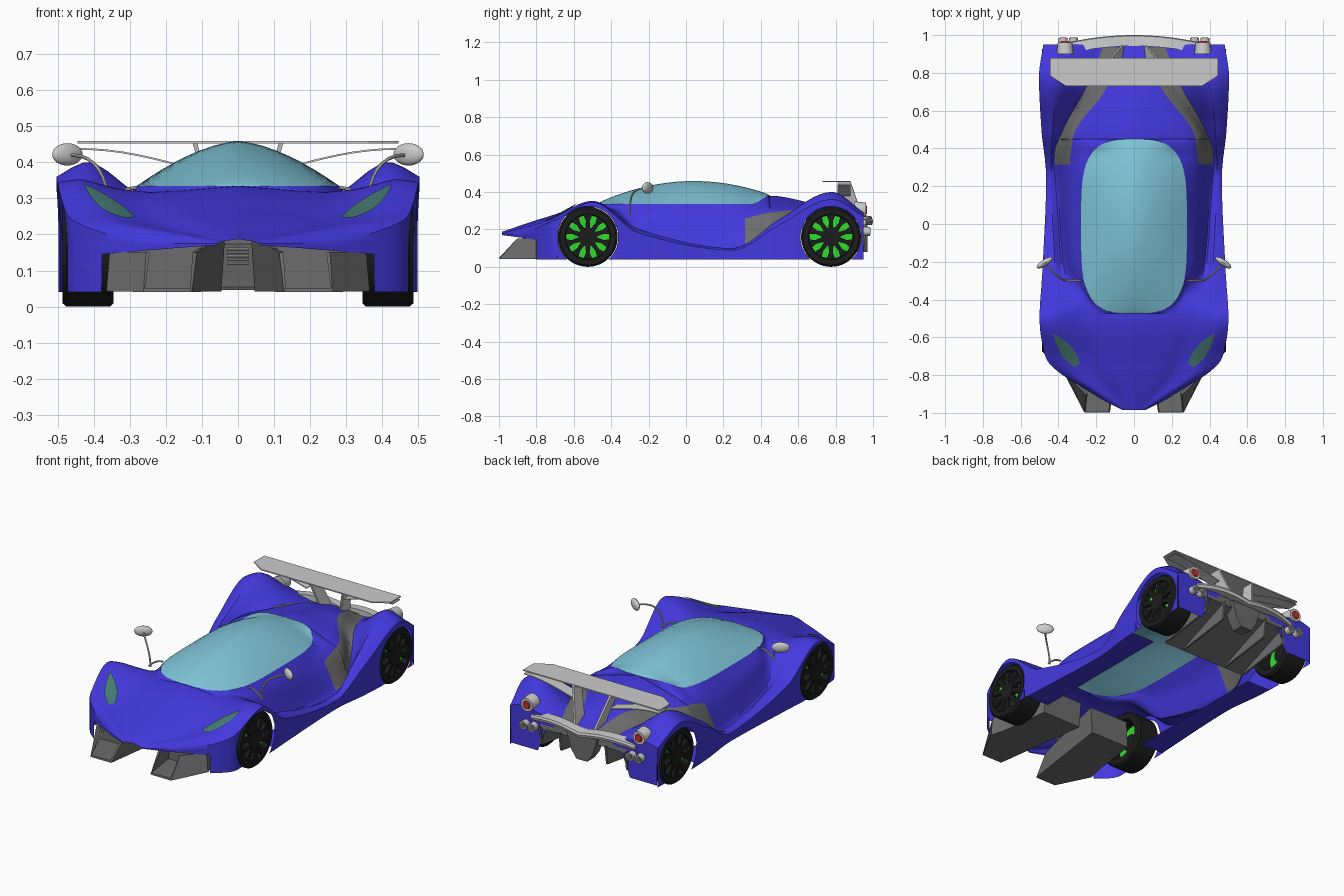
import bpy, bmesh
from math import sin, cos, pi, tau, sqrt, radians
from mathutils import Vector

if "Cube" in bpy.data.objects:
    bpy.data.objects.remove(bpy.data.objects["Cube"])


def material(name, *rgb):
    m = bpy.data.materials.new(name)
    m.diffuse_color = (*rgb, 1)
    m.use_nodes = True
    m.node_tree.nodes["Principled BSDF"].inputs["Base Color"].default_value = m.diffuse_color
    return m


BLUE = material("blue_paint", .055, .04, .72)
GLASS = material("tinted_glass", .21, .55, .68)
LAMP = material("headlight_glass", .06, .19, .17)
GREEN = material("green_rim", .03, .7, .03)
BLACK = material("black_rubber", .012, .012, .012)
DARK = material("dark_grey", .15, .15, .15)
RED = material("red_lens", .6, .03, .03)


def add(name, verts, faces, mat=None, mirror=True, solid=0):
    me = bpy.data.meshes.new(name)
    me.from_pydata([tuple(v) for v in verts], [], faces)
    bm = bmesh.new()
    bm.from_mesh(me)
    bmesh.ops.recalc_face_normals(bm, faces=bm.faces)
    bm.to_mesh(me)
    bm.free()
    if not solid:
        me.shade_smooth()
        me.set_sharp_from_angle(angle=radians(35))
    if mat:
        me.materials.append(mat)
    ob = bpy.data.objects.new(name, me)
    bpy.context.collection.objects.link(ob)
    if solid:
        s = ob.modifiers.new("thickness", "SOLIDIFY")
        s.thickness, s.offset = solid, 0
    if mirror:
        ob.modifiers.new("mirror", "MIRROR")
    return ob


def grid(rows, cols, wrap=False, closed=False):
    return [(i * cols + j, i * cols + (j + 1) % cols,
             (i + 1) % rows * cols + (j + 1) % cols, (i + 1) % rows * cols + j)
            for i in range(rows if wrap else rows - 1) for j in range(cols if closed else cols - 1)]


def loft(name, rings, mat=None, mirror=True, wrap=False):
    n, k = len(rings), len(rings[0])
    faces = grid(n, k, wrap, True)
    if not wrap:
        faces += [tuple(range(k)), tuple(range((n - 1) * k, n * k))]
    return add(name, [p for r in rings for p in r], faces, mat, mirror)


def tube(name, pts, radius, mat=None, sides=20, end=1):
    pts, rings = [Vector(p) for p in pts], []
    for i, p in enumerate(pts):
        q = (pts[min(i + 1, len(pts) - 1)] - pts[max(i - 1, 0)]).to_track_quat('Z', 'Y')
        r = radius * (1 + (end - 1) * i / (len(pts) - 1))
        rings.append([p + q @ Vector((r * cos(tau * s / sides), r * sin(tau * s / sides), 0))
                      for s in range(sides)])
    return loft(name, rings, mat)


def hermite(a, b, ma, mb, t):
    return a + (b - a) * t * t * (3 - 2 * t) + ma * t * (1 - t)**2 - mb * t * t * (1 - t)


# Body rails from nose to tail: (y, x, z)
CENTRE = [(-.985, 0, .187), (-.75, 0, .265), (-.475, 0, .335), (.35, 0, .335), (.45, 0, .38), (.65, 0, .345), (.95, 0, .25)]
DOOR = [(-.985, .02, .184), (-.75, .14, .255), (-.475, .22, .318), (-.2, .325, .28),
        (.2, .345, .24), (.45, .325, .29), (.73, .14, .315), (.95, .06, .25)]
VALLEY = [(-.985, .04, .181), (-.75, .24, .235), (-.45, .32, .325), (-.2, .375, .16),
          (.2, .405, .1), (.37, .42, .12), (.5, .375, .17), (.73, .25, .275), (.95, .16, .24)]
CREST = [(-.985, .05, .178), (-.75, .36, .245), (-.5, .43, .352), (-.25, .42, .2),
         (.25, .44, .1), (.5, .43, .255), (.78, .4, .4), (.95, .38, .29)]
SHOULDER = [(-.985, .06, .175), (-.92, .185, .175), (-.7, .47, .25), (-.5, .5, .345), (-.25, .485, .18),
            (.25, .465, .09), (.5, .49, .225), (.78, .503, .36), (.95, .48, .27)]
FRONT, BACK = -.475, .45
AXLES, WZ, ARCH = (-.525, .775), .16, .163


def rail(keys, y):
    # monotone cubic through the keys
    i = max(0, min(len(keys) - 2, sum(k[0] <= y for k in keys) - 1))
    h = keys[i + 1][0] - keys[i][0]

    def slope(j, c):
        d = [(keys[k + 1][c] - keys[k][c]) / (keys[k + 1][0] - keys[k][0])
             for k in (j - 1, j) if 0 <= k < len(keys) - 1]
        if d[0] * d[-1] <= 0:
            return 0
        return 2 * d[0] * d[-1] / (d[0] + d[-1]) * h
    return Vector([hermite(keys[i][c], keys[i + 1][c], slope(i, c), slope(i + 1, c), (y - keys[i][0]) / h)
                   for c in (1, 2)])


def glass_edge(y):
    u = (2 * y - FRONT - BACK) / (BACK - FRONT)
    return Vector((.28 * max(0, 1 - u**4)**.33 if abs(u) < 1 else 0, rail(CENTRE, y).y))


SUB = 4


def section(y):
    p = [glass_edge(y)] + [rail(r, y) for r in (DOOR, VALLEY, CREST, SHOULDER)]
    p[0].x = min(p[0].x, p[1].x * .92)
    m = [(p[min(i + 1, 4)] - p[max(i - 1, 0)]) * .38 for i in range(5)]
    return [hermite(p[i], p[i + 1], m[i], m[i + 1], s / SUB) for i in range(4) for s in range(SUB)] + [p[4]]


def bottom(y):
    if y < -.8:
        return .17 - (y + .985) * .135
    for c in AXLES:
        if abs(y - c) < ARCH:
            return WZ + sqrt(ARCH**2 - (y - c)**2)
    return .04


# Body shell with wheel arches and grey side channels
EPS = .0005
glass_ys = [FRONT + (BACK - FRONT) * (1 - cos(pi * i / 36)) / 2 for i in range(37)]
ys = {-.985 + .02 * i for i in range(97)} | set(glass_ys) | {-.8 - EPS, -.8 + EPS, .95}
ys |= {c + s * (ARCH + e) for c in AXLES for s in (-1, 1) for e in (-EPS, -8 * EPS, EPS)}
ys = sorted(y for y in ys if y <= .95)
verts = []
for y in ys:
    sec = section(y)
    w, zs = sec[-1]
    drop = min(bottom(y), zs - .005) - zs
    sec += [Vector((w, zs + drop * t / 3)) for t in (1, 2, 3)]
    verts += [(p.x, y, p.y) for p in sec]
cols = 4 * SUB + 4
body = add("body_shell", verts, grid(len(ys), cols), BLUE)
body.data.materials.append(DARK)
for f in body.data.polygons:
    if SUB <= f.index % (cols - 1) < 2 * SUB and .31 < f.center.y < .93:
        f.material_index = 1

# Wall below the axle height, curving round each wheel
for c in AXLES:
    for s in (-1, 1):
        w = rail(SHOULDER, c + s * ARCH).x
        verts = []
        for i in range(9):
            z = .04 + (WZ - .04) * i / 8
            verts += [(w, c + s * sqrt(ARCH**2 - (WZ - z)**2), z), (w, c + s * ARCH, z)]
        add("arch_corner", verts, grid(9, 2), BLUE)

# Rear fender end caps
tail = [(p.x, .95, p.y) for p in section(.95)[2 * SUB:]] + [(.475, .95, .05), (.3, .95, .05), (.25, .95, .18)]
add("rear_fender_panel", tail, [tuple(range(len(tail)))], BLUE)

# Underside of the sills
sill = [-.34 + .92 * i / 12 for i in range(13)]
add("sill_floor", [(x, y, .041) for y in sill for x in (.34, rail(SHOULDER, y).x)], grid(13, 2), BLUE)

# Glass canopy
verts = []
for i, y in enumerate(glass_ys):
    s = (y - FRONT) / (BACK - FRONT)
    edge = section(y)[0]
    top = .335 + .045 * s + .1 * max(0, sin(pi * s))**.8
    verts += [(edge.x * t / 8, y, top + (edge.y - top) * (t / 8)**1.6) for t in range(9)]
add("glass_canopy", verts, grid(len(glass_ys), 9), GLASS)


# Headlights laid on the front fenders
def surface(x, y):
    s = section(y)
    for a, b in zip(s, s[1:]):
        if a.x <= x <= b.x:
            return a.y + (b.y - a.y) * (x - a.x) / (b.x - a.x)
    return s[-1].y


verts = []
for i in range(9):
    t = i / 8
    half = .034 * sin(pi * (.18 + .8 * t))
    for k in range(-2, 3):
        x, y = .3 + .125 * t + .4 * half * k, -.745 + .165 * t - .3 * half * k
        verts.append((x, y - .003, surface(x, y) + .006))
add("headlight", verts, grid(9, 5), LAMP)

# Front air ducts, open at the front with a recessed panel
plan = [(.13, -.997), (.26, -.997), (.36, -.8), (.335, -.7), (.3, -.42), (.05, -.42)]
verts = [(x, y, .046) for x, y in plan]
verts += [(x - .01, max(y, -.9), .15 if y < -.75 else .2) for x, y in plan]
verts += [(x, -.79, z) for x, z in ((.1, .046), (.35, .046), (.345, .15), (.1, .2))]
add("front_duct", verts, [tuple(range(6)), (12, 13, 14, 15)]
    + [(i, (i + 1) % 6, (i + 1) % 6 + 6, i + 6) for i in range(1, 6)], DARK, solid=.012)
for i in range(5):
    tube("nose_grille_rib", [(-.03, -.7, .12 + .01 * i), (.03, -.7, .12 + .01 * i)], .004, sides=8)

# Wheels
for label, yc in zip(("front", "rear"), AXLES):
    def polar(x, r, a):
        return (x, yc + r * cos(a), WZ + r * sin(a))
    profile = [(.345, .118), (.345, .15), (.355, .16), (.475, .16), (.487, .15), (.487, .122), (.465, .116)]
    loft(label + "_tyre", [[polar(x, r, tau * i / 48) for x, r in profile] for i in range(48)], BLACK, wrap=True)
    tube(label + "_rim_disc", [(.435, yc, WZ), (.455, yc, WZ)], .118, GREEN, 40)
    tube(label + "_hub", [(.41, yc, WZ), (.484, yc, WZ)], .05, BLACK, 24)
    for i in range(10):
        a = tau * (i + .5) / 10
        loft(label + "_spoke", [[polar(x, r, a + d) for r, d in ((.045, -.3), (.085, -.12), (.121, -.2),
                                                                 (.121, .2), (.085, .12), (.045, .3))]
                                for x in (.457, .482)], BLACK)

# Rear wing, lower strips and pylons
plan = [(0, .73), (.36, .73), (.445, .785), (.445, .88), (0, .88)]
add("rear_wing", [(x, y, .456) for x, y in plan], [tuple(range(5))], solid=.007)
add("wing_lower_strip", [(.12 + .04 * i, y, .38 + .057 * sin(pi * i / 16)) for i in range(9) for y in (.81, .88)],
    grid(9, 2), solid=.005)
add("wing_pylon", [(.06, .86, .25), (.06, .95, .25), (.12, .88, .455), (.12, .81, .455)], [(0, 1, 2, 3)], solid=.012)

# Mirrors on curved arms
tube("mirror_arm", [(.36 + .1 * t**2, -.3 + .08 * t**3, .28 + .14 * sin(pi / 2 * t)) for t in (i / 8 for i in range(9))],
     .005, sides=8)
tube("mirror_stalk", [(.28 + .09 * t, -.3, .33 - .05 * t * t) for t in (0, .25, .5, .75, 1)], .005, sides=8)
rings = []
for i in range(13):
    a = pi * (.02 + .96 * i / 12)
    u = -.042 * cos(a)
    rings.append([(.473 + u, -.205 - .55 * u + .02 * sin(a) * cos(b), .422 + .031 * sin(a) * sin(b))
                  for b in (tau * s / 16 for s in range(16))])
loft("mirror_housing", rings)

# Tail bumper bar
loft("tail_bar", [[(.34 * t, .977 - .037 * t * t + dy, .24 + .02 * sin(pi * abs(t)) + dz)
                   for dy, dz in ((-.035, -.016), (.018, -.016), (.023, 0), (.018, .012), (-.035, .016))]
                  for t in (i / 8 for i in range(-8, 9))], mirror=False)

# Diffuser, fins and centre keel
add("diffuser_ramp", [(x, y, z) for y, z in ((.6, .05), (.95, .19), (.94, .25)) for x in (0, .28)],
    grid(3, 2), DARK, solid=.008)
for x in (.15, .28):
    add("diffuser_fin", [(x, .62, .045), (x, .95, .09), (x, .965, .2), (x, .62, .06)], [(0, 1, 2, 3)], DARK, solid=.012)
loft("diffuser_keel", [[(-w, .9, z), (w, .9, z), (w, .97, z), (-w, .97, z)]
                       for w, z in ((.035, .08), (.07, .13), (.1, .225))], DARK, mirror=False)

# Tail lights and exhausts
tube("tail_light_ring", [(.365, .9, .305), (.365, .962, .305)], .045, sides=24, end=.85)
tube("tail_light_lens", [(.365, .95, .305), (.365, .968, .305)], .03, RED, end=.7)
for x in (.32, .375):
    tube("exhaust_pipe", [(x, .91, .19), (x, .985, .19)], .024)
    tube("exhaust_bore", [(x, .98, .19), (x, .987, .19)], .018, DARK)
